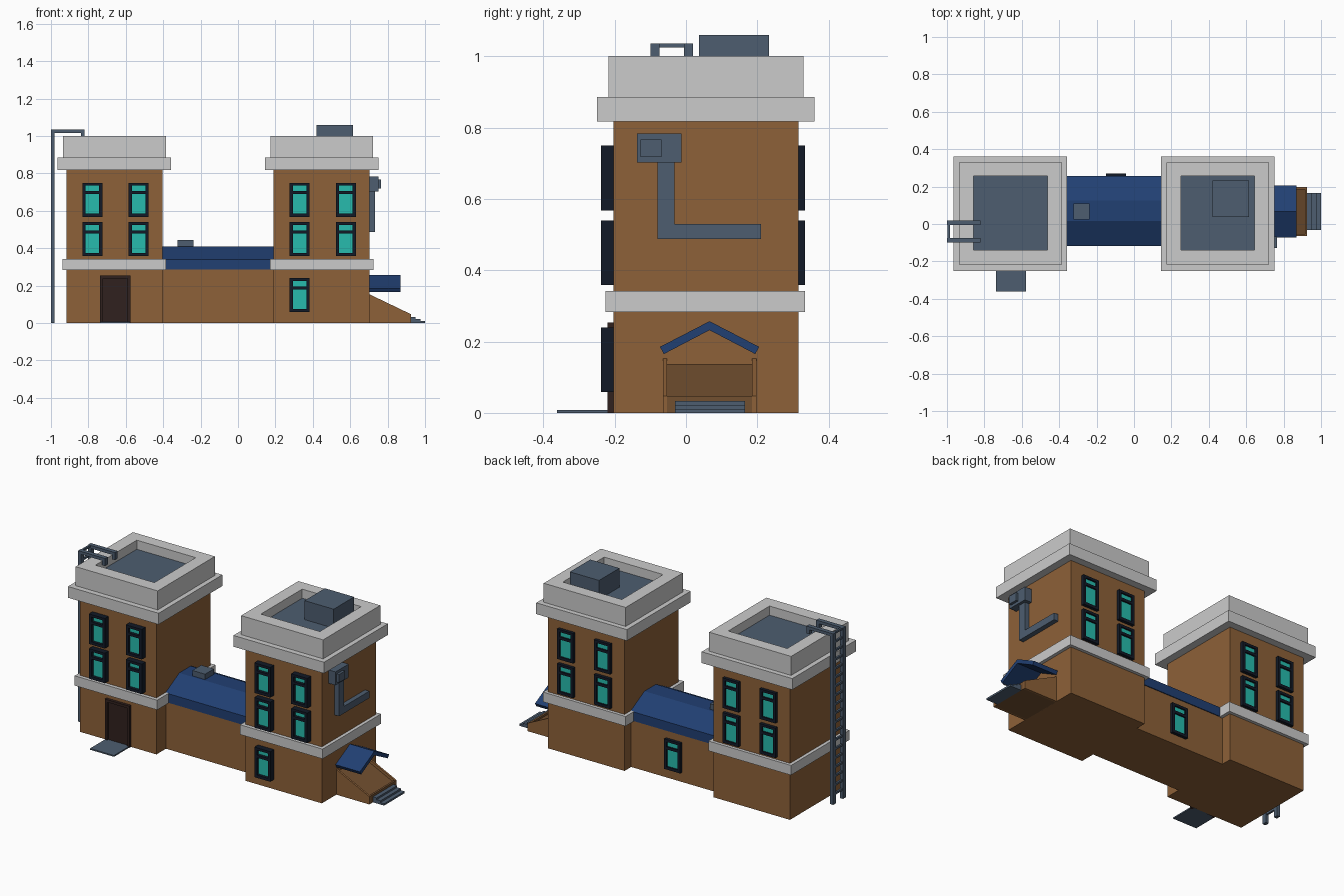
import bpy, bmesh

if "Cube" in bpy.data.objects:
    bpy.data.objects.remove(bpy.data.objects["Cube"])


def mat(name, rgb):
    m = bpy.data.materials.new(name)
    m.diffuse_color = (*rgb, 1)
    m.use_nodes = True
    m.node_tree.nodes["Principled BSDF"].inputs["Base Color"].default_value = m.diffuse_color
    return m


BRICK = mat("brick", (0.27, 0.12, 0.04))
WOOD = mat("dark_wood", (0.17, 0.08, 0.03))
STONE = mat("stone", (0.55, 0.55, 0.55))
METAL = mat("slate_metal", (0.075, 0.11, 0.16))
BLUE = mat("blue_roofing", (0.015, 0.05, 0.17))
FRAME = mat("window_frame", (0.006, 0.01, 0.02))
GLASS = mat("teal_glass", (0.02, 0.5, 0.42))
DOOR = mat("door_wood", (0.03, 0.015, 0.013))


def finish(name, bm, m):
    bmesh.ops.recalc_face_normals(bm, faces=bm.faces)
    me = bpy.data.meshes.new(name)
    bm.to_mesh(me)
    bm.free()
    me.materials.append(m)
    ob = bpy.data.objects.new(name, me)
    bpy.context.collection.objects.link(ob)
    return ob


def add_box(bm, x0, x1, y0, y1, z0, z1):
    for v in bmesh.ops.create_cube(bm, size=1)["verts"]:
        v.co = (x1 if v.co.x > 0 else x0, y1 if v.co.y > 0 else y0, z1 if v.co.z > 0 else z0)


def boxes(name, m, *items):
    bm = bmesh.new()
    for b in items:
        add_box(bm, *b)
    return finish(name, bm, m)


def prism(name, m, profile, axis, a, b):
    """Extrude a 2D profile: (y,z) along x, or (x,z) along y."""
    bm = bmesh.new()
    place = (lambda p, t: (t, p[0], p[1])) if axis == "x" else (lambda p, t: (p[0], t, p[1]))
    face = bm.faces.new([bm.verts.new(place(p, a)) for p in profile])
    ext = bmesh.ops.extrude_face_region(bm, geom=[face])["geom"]
    shift = (b - a, 0, 0) if axis == "x" else (0, b - a, 0)
    bmesh.ops.translate(bm, vec=shift, verts=[g for g in ext if isinstance(g, bmesh.types.BMVert)])
    return finish(name, bm, m)


def tray(name, m, outer, inner, z0, zf, z1):
    """Block with a square recess in its top."""
    bm = bmesh.new()

    def ring(r, z):
        x0, x1, y0, y1 = r
        return [bm.verts.new(c) for c in ((x0, y0, z), (x1, y0, z), (x1, y1, z), (x0, y1, z))]
    rings = [ring(outer, z0), ring(outer, z1), ring(inner, z1), ring(inner, zf)]
    for lo, hi in zip(rings, rings[1:]):
        for i in range(4):
            j = (i + 1) % 4
            bm.faces.new((lo[i], lo[j], hi[j], hi[i]))
    bm.faces.new(rings[0])
    bm.faces.new(rings[-1])
    return finish(name, bm, m)


def window(name, x, wall, z, side, depth):
    """Sash window; side -1 faces front, +1 faces back."""
    w, h = 0.107, 0.182

    def out(d0, d1):
        return sorted((wall + side * d0, wall + side * d1))
    f = out(-0.005, depth)
    boxes(name + "_frame", FRAME,
          (x, x + 0.017, *f, z, z + h), (x + w - 0.017, x + w, *f, z, z + h),
          (x + 0.017, x + w - 0.017, *f, z, z + 0.017),
          (x + 0.017, x + w - 0.017, *f, z + 0.122, z + 0.138),
          (x + 0.017, x + w - 0.017, *f, z + h - 0.015, z + h))
    g = out(0, depth * 0.5)
    boxes(name + "_glass", GLASS, (x + 0.015, x + w - 0.015, *g, z + 0.015, z + h - 0.013))


# Two matching towers
for side, x in (("left", -0.917), ("right", 0.191)):
    w, y0, y1 = 0.513, -0.203, 0.315
    boxes(side + "_tower_wall", BRICK, (x, x + w, y0, y1, 0, 0.83))
    boxes(side + "_stone_band", STONE, (x - 0.02, x + w + 0.02, y0 - 0.022, y1 + 0.019, 0.283, 0.342))
    boxes(side + "_cornice", STONE, (x - 0.047, x + w + 0.047, -0.25, 0.36, 0.817, 0.885))
    tray(side + "_parapet", STONE, (x - 0.018, x + w + 0.018, -0.217, 0.33),
         (x + 0.059, x + w - 0.059, -0.138, 0.257), 0.88, 0.938, 1.0)
    boxes(side + "_roof_deck", METAL, (x + 0.059, x + w - 0.059, -0.138, 0.257, 0.935, 0.945))
    for i, dx in enumerate((0.085, 0.332)):
        for j, z in enumerate((0.358, 0.568)):
            window(f"{side}_front_window_{i}{j}", x + dx, y0, z, -1, 0.035)
            window(f"{side}_back_window_{i}{j}", x + dx, y1, z, 1, 0.019)
window("ground_front_window", 0.276, -0.203, 0.058, -1, 0.035)

# Linking building with mansard roof
boxes("link_wall", BRICK, (-0.41, 0.2, -0.112, 0.252, 0, 0.285))
prism("link_roof", BLUE, [(-0.117, 0.285), (-0.117, 0.34), (0.015, 0.41), (0.125, 0.41),
                          (0.257, 0.34), (0.257, 0.285)], "x", -0.41, 0.2)
window("link_back_window", -0.15, 0.252, 0.058, 1, 0.018)
boxes("link_roof_vent", METAL, (-0.323, -0.238, 0.025, 0.11, 0.4, 0.443))
boxes("roof_unit", METAL, (0.42, 0.615, 0.037, 0.232, 0.94, 1.06))

# Front door and mat
boxes("door_frame", DOOR, (-0.738, -0.722, -0.22, -0.2, 0, 0.253),
      (-0.59, -0.574, -0.22, -0.2, 0, 0.253), (-0.722, -0.59, -0.22, -0.2, 0.237, 0.253))
boxes("door_panel", DOOR, (-0.722, -0.59, -0.21, -0.2, 0, 0.237))
boxes("door_mat", METAL, (-0.737, -0.577, -0.362, -0.2, 0, 0.008))

# Ladder with rails hooked over the parapet
parts = []
for y in (-0.1, -0.006):
    parts += [(-1, -0.98, y, y + 0.026, 0, 1.035), (-0.98, -0.82, y, y + 0.026, 1.017, 1.035),
              (-0.84, -0.82, y, y + 0.026, 0.99, 1.017)]
parts += [(-0.996, -0.984, -0.076, -0.004, 0.05 + i * 0.0541, 0.062 + i * 0.0541) for i in range(19)]
boxes("roof_ladder", METAL, *parts)

# Wall duct on the right tower
boxes("wall_duct", METAL, (0.7, 0.75, -0.138, -0.012, 0.702, 0.783),
      (0.75, 0.765, -0.127, -0.068, 0.718, 0.767),
      (0.7, 0.733, -0.08, -0.032, 0.488, 0.702),
      (0.7, 0.733, -0.032, 0.21, 0.488, 0.53))

# Cellar entrance: sloping side walls, front lip, sunken hatch, steps
slope = [(0.7, 0), (0.925, 0), (0.925, 0.047), (0.7, 0.155)]
for n, y in (("front", -0.065), ("back", 0.185)):
    prism("cellar_wall_" + n, BRICK, slope, "y", y, y + 0.012)
boxes("cellar_lip", WOOD, (0.913, 0.925, -0.053, 0.185, 0, 0.047))
prism("cellar_hatch", WOOD, [(0.7, 0), (0.913, 0), (0.913, 0.035), (0.7, 0.137)], "y", -0.053, 0.185)
boxes("cellar_steps", METAL, *[(0.925, 0.95 + 0.025 * i, -0.031, 0.166, 0.022 - 0.011 * i, 0.033 - 0.011 * i)
                               for i in range(3)])

# Gabled canopy over the cellar entrance
prism("cellar_canopy", BLUE, [(-0.073, 0.185), (0.066, 0.257), (0.205, 0.185), (0.194, 0.165),
                              (0.066, 0.232), (-0.062, 0.165)], "x", 0.7, 0.868)
